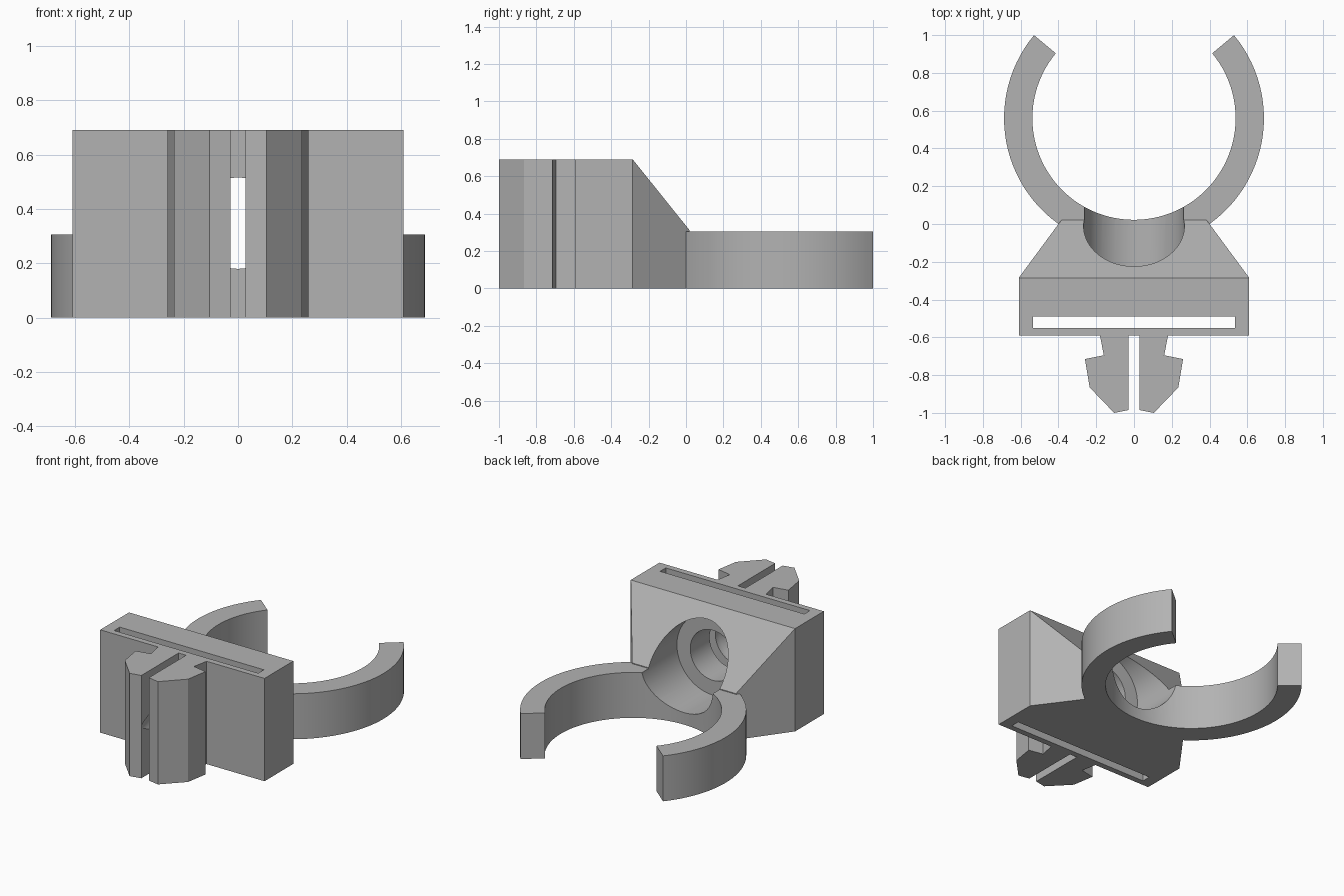
import bpy, bmesh
from math import cos, sin, radians, pi

old = bpy.data.objects.get("Cube")
if old:
    bpy.data.objects.remove(old)

HEIGHT = 0.69
RING_HEIGHT = 0.305

grey = bpy.data.materials.new("plain grey")
grey.use_nodes = True
colour = (0.45, 0.45, 0.45, 1)
grey.diffuse_color = colour
grey.node_tree.nodes["Principled BSDF"].inputs["Base Color"].default_value = colour


def finish(name, bm):
    bmesh.ops.recalc_face_normals(bm, faces=bm.faces)
    mesh = bpy.data.meshes.new(name)
    bm.to_mesh(mesh)
    bm.free()
    mesh.materials.append(grey)
    obj = bpy.data.objects.new(name, mesh)
    bpy.context.collection.objects.link(obj)
    return obj


def prism(name, outline, z0, z1):
    """Extrude a plan outline upwards."""
    bm = bmesh.new()
    face = bm.faces.new([bm.verts.new((x, y, z0)) for x, y in outline])
    top = bmesh.ops.extrude_face_region(bm, geom=[face])["geom"]
    bmesh.ops.translate(bm, vec=(0, 0, z1 - z0),
                        verts=[v for v in top if isinstance(v, bmesh.types.BMVert)])
    return finish(name, bm)


def lathe_y(name, profile, z, sides=64):
    """Turn (radius, y) pairs about a front-to-back axis at height z."""
    bm = bmesh.new()
    rings = [[bm.verts.new((r * cos(2 * pi * i / sides), y, z + r * sin(2 * pi * i / sides)))
              for i in range(sides)] for r, y in profile]
    for a, b in zip(rings, rings[1:]):
        for i in range(sides):
            j = (i + 1) % sides
            bm.faces.new((a[i], a[j], b[j], b[i]))
    bm.faces.new(rings[0])
    bm.faces.new(rings[-1])
    return finish(name, bm)


def combine(base, other, operation):
    mod = base.modifiers.new(other.name, "BOOLEAN")
    mod.operation = operation
    mod.solver = "EXACT"
    mod.object = other
    other.hide_render = True
    bpy.context.view_layer.objects.active = base
    bpy.ops.object.modifier_apply(modifier=mod.name)
    bpy.data.objects.remove(other)


# Mounting block tapering back into a wedge
bm = bmesh.new()
for half_width, y, top in ((0.61, -0.59, HEIGHT), (0.61, -0.285, HEIGHT), (0.385, 0.02, 0.31)):
    for x in (-half_width, half_width):
        for z in (0, top):
            bm.verts.new((x, y, z))
bmesh.ops.convex_hull(bm, input=bm.verts)
bmesh.ops.dissolve_limit(bm, angle_limit=radians(1), verts=bm.verts, edges=bm.edges)
clip = finish("pipe_clip", bm)

# Open ring
start, end, steps = radians(140.3), radians(399.7), 72
angles = [start + (end - start) * i / steps for i in range(steps + 1)]
arc = [(0.688 * cos(a), 0.56 + 0.688 * sin(a)) for a in angles]
arc += [(0.538 * cos(a), 0.56 + 0.538 * sin(a)) for a in reversed(angles)]
combine(clip, prism("ring", arc, 0, RING_HEIGHT), "UNION")

# Pair of barbed snap prongs
prong = [(0.028, -0.57), (0.18, -0.57), (0.18, -0.59), (0.16, -0.695), (0.26, -0.715),
         (0.235, -0.865), (0.105, -1.0), (0.028, -0.985)]
for side, name in ((1, "left_prong"), (-1, "right_prong")):
    combine(clip, prism(name, [(side * x, y) for x, y in prong], 0, HEIGHT), "UNION")

# Strap slot
slot = [(-0.535, -0.55), (0.535, -0.55), (0.535, -0.49), (-0.535, -0.49)]
combine(clip, prism("strap_slot", slot, -0.1, HEIGHT + 0.1), "DIFFERENCE")

# Stepped screw bore, narrowing between the prongs
bore = [(0.267, 0.2), (0.267, -0.285), (0.168, -0.285), (0.168, -0.59), (0.021, -1.0)]
combine(clip, lathe_y("screw_bore", bore, 0.3475), "DIFFERENCE")

bpy.ops.object.select_all(action="DESELECT")
clip.select_set(True)
bpy.context.view_layer.objects.active = clip
bpy.ops.object.shade_smooth_by_angle(angle=radians(20))
